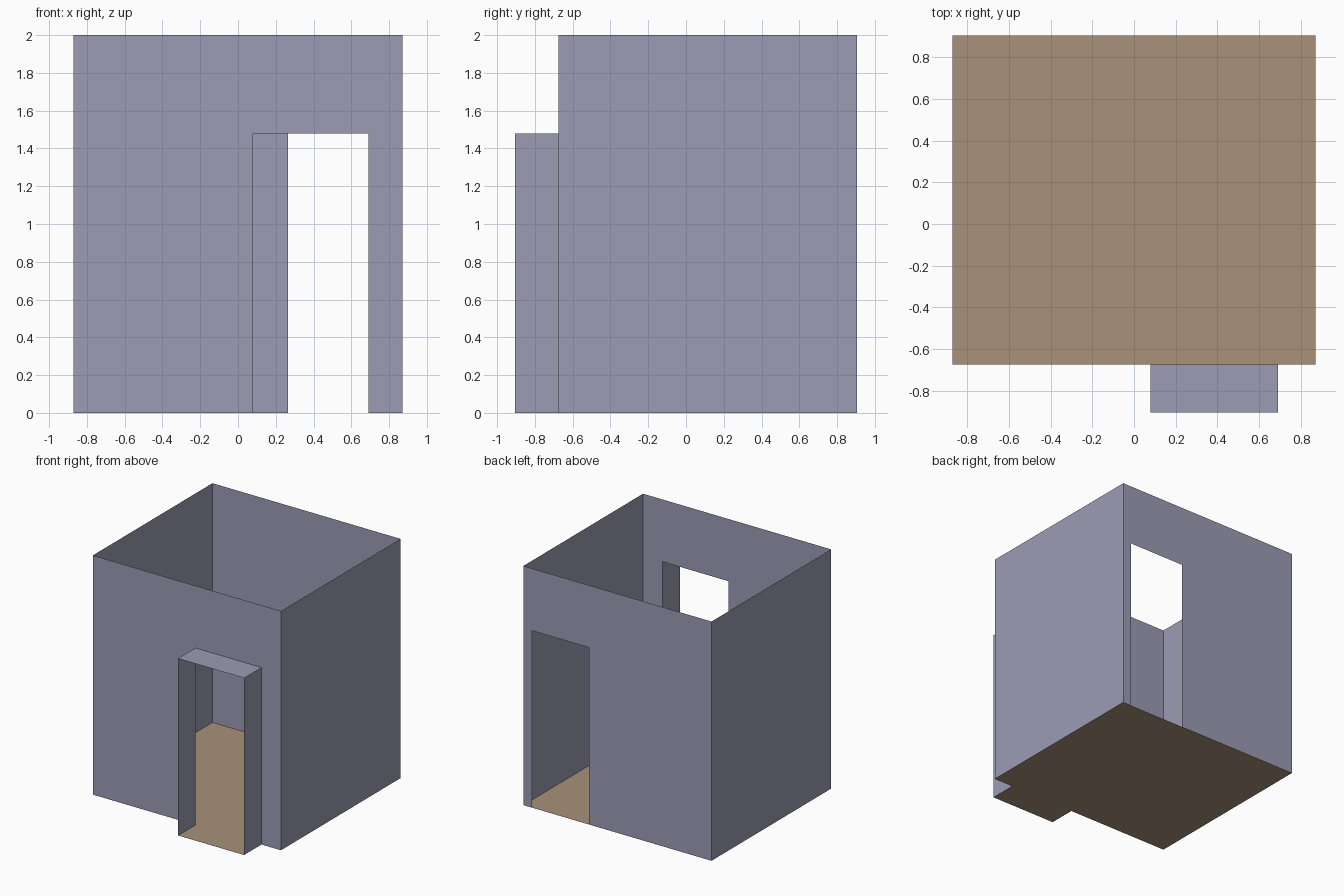
import bpy

if "Cube" in bpy.data.objects:
    bpy.data.objects.remove(bpy.data.objects["Cube"])

W, BACK, FRONT, PORCH = 0.87, 0.905, -0.675, -0.905   # room and porch extents
H, DOOR_H = 2.0, 1.48
FX0, FX1 = 0.08, 0.69      # front doorway
BX0, BX1 = 0.264, 0.79     # back doorway


def material(name, rgb):
    m = bpy.data.materials.new(name)
    m.diffuse_color = (*rgb, 1)
    m.use_nodes = True
    m.node_tree.nodes["Principled BSDF"].inputs["Base Color"].default_value = m.diffuse_color
    return m


wall_mat = material("grey_lilac_plaster", (0.334, 0.334, 0.462))
floor_mat = material("brown_floor", (0.397, 0.283, 0.195))


def sheet(name, faces, mat):
    """Flat sheets, one polygon per outline."""
    verts, polys = [], []
    for f in faces:
        polys.append(range(len(verts), len(verts) + len(f)))
        verts += f
    me = bpy.data.meshes.new(name)
    me.from_pydata(verts, [], [list(p) for p in polys])
    me.materials.append(mat)
    ob = bpy.data.objects.new(name, me)
    bpy.context.collection.objects.link(ob)
    return ob


def door_wall(name, y, x0, x1, flip):
    """Wall across x with a doorway reaching the floor."""
    pts = [(-W, 0), (x0, 0), (x0, DOOR_H), (x1, DOOR_H), (x1, 0), (W, 0), (W, H), (-W, H)]
    if flip:
        pts.reverse()
    sheet(name, [[(x, y, z) for x, z in pts]], wall_mat)


def side_wall(name, x, y0, y1, h, flip):
    """Plain wall along y."""
    pts = [(x, y0, 0), (x, y1, 0), (x, y1, h), (x, y0, h)]
    if flip:
        pts.reverse()
    sheet(name, [pts], wall_mat)


# Room walls
door_wall("front_wall", FRONT, FX0, FX1, False)
door_wall("back_wall", BACK, BX0, BX1, True)
side_wall("right_wall", W, FRONT, BACK, H, False)
side_wall("left_wall", -W, FRONT, BACK, H, True)

# Entrance recess: two sides and a flat top
side_wall("entrance_right_side", FX1, PORCH, FRONT, DOOR_H, False)
side_wall("entrance_left_side", FX0, PORCH, FRONT, DOOR_H, True)
sheet("entrance_top", [[(FX0, PORCH, DOOR_H), (FX1, PORCH, DOOR_H),
                        (FX1, FRONT, DOOR_H), (FX0, FRONT, DOOR_H)]], wall_mat)

# Floor of room and entrance in one piece
outline = [(-W, FRONT), (FX0, FRONT), (FX0, PORCH), (FX1, PORCH),
           (FX1, FRONT), (W, FRONT), (W, BACK), (-W, BACK)]
sheet("floor", [[(x, y, 0) for x, y in outline]], floor_mat)
